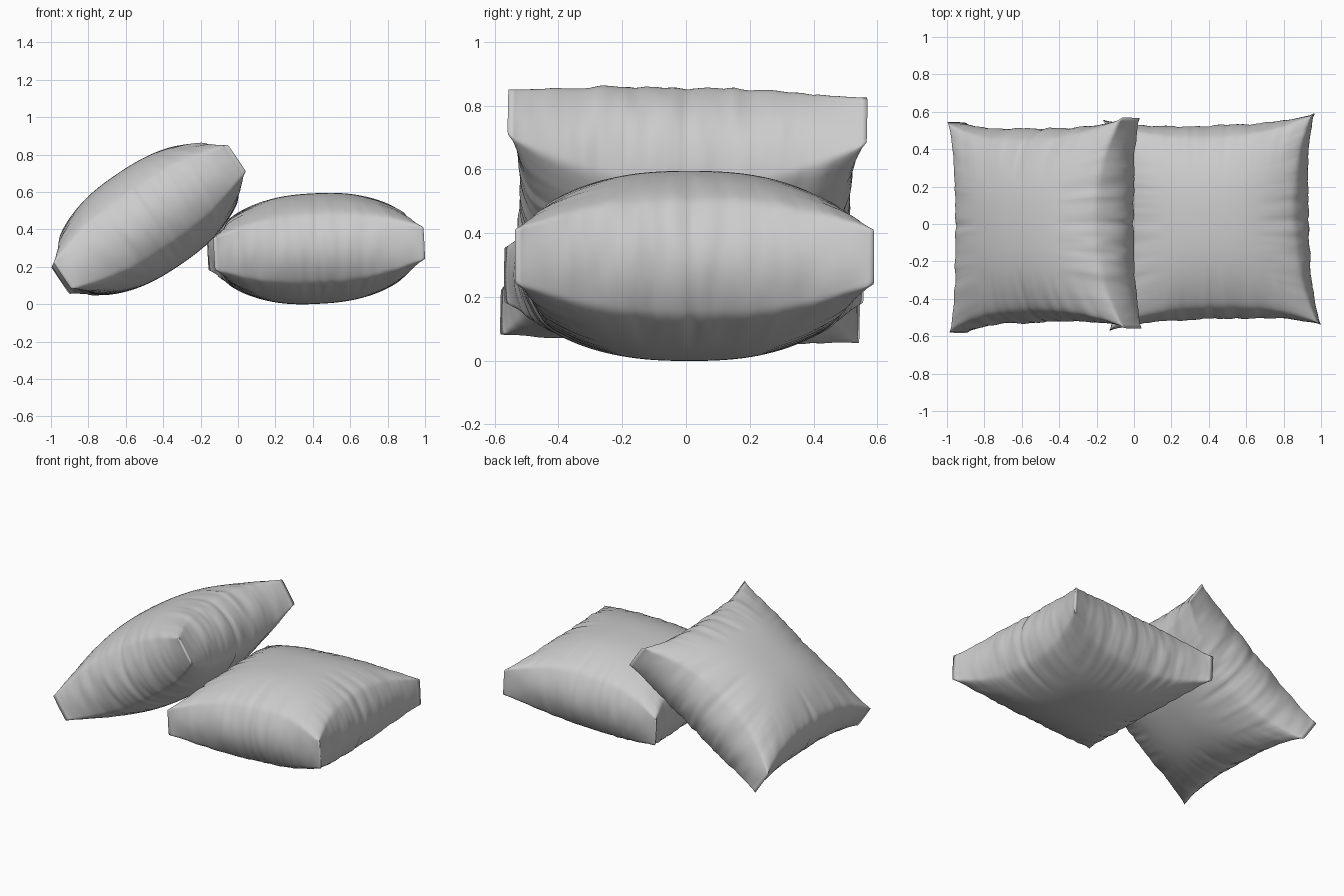
import bpy, bmesh
from math import radians, exp
from mathutils import Matrix, Vector, noise

if "Cube" in bpy.data.objects:
    bpy.data.objects.remove(bpy.data.objects["Cube"])

HALF = 0.518      # half width at the middle of a side
EAR = 0.049       # how far the corners stick out
WALL = 0.083      # half height of the corner seam
PUFF = 0.213      # extra half height at the centre
PINCH = 0.14      # inward lean of the side walls


def cushion_point(u, v, w):
    # Inflated square: pinched tall corners, rounded sides
    x = u * (HALF + EAR * v**4 * abs(u)) * (1 - PINCH * w * w * (1 - v * v))
    y = v * (HALF + EAR * u**4 * abs(v)) * (1 - PINCH * w * w * (1 - u * u))
    dome = 1 - 0.5 * abs(u)**2.6 - 0.5 * abs(v)**2.6
    return Vector((x, y, w * (WALL + PUFF * dome)))


def wrinkle(u, v, w, seed):
    # Gathers running across each side, fading to the smooth middle and corners
    d = 0.0
    for along, across, k in ((u, v, 0), (v, u, 7)):
        side = 1 if across > 0 else -1
        near = max(0.0, (abs(across) - 0.5) / 0.5)
        fade = near * (1 - along**4)
        fold = noise.noise(Vector((along * 8, across * 1.2 + w * 0.8, seed + k + side)))
        fine = noise.noise(Vector((along * 20, across * 1.5 + w, seed + k + 3 * side)))
        d += fade * (0.007 * fold + 0.004 * fine)
        # tuck at the middle of each side
        d -= 0.006 * near * exp(-(along / 0.03)**2)
    return d


def make_cushion(name, centre, rotation, seed):
    bm = bmesh.new()
    bmesh.ops.create_cube(bm, size=2)
    bmesh.ops.subdivide_edges(bm, edges=bm.edges[:], cuts=63, use_grid_fill=True)
    params = [v.co.copy() for v in bm.verts]
    for v, p in zip(bm.verts, params):
        v.co = cushion_point(*p)
    # Soften the rims but keep the corner seams crisp
    sharp = [v.co.copy() for v in bm.verts]
    for _ in range(22):
        bmesh.ops.smooth_vert(bm, verts=bm.verts[:], factor=0.5,
                              use_axis_x=True, use_axis_y=True, use_axis_z=True)
    for v, s, p in zip(bm.verts, sharp, params):
        v.co = v.co.lerp(s, 0.85 * abs(p.x * p.y)**12)
    bm.normal_update()
    moves = [v.normal * wrinkle(*p, seed) for v, p in zip(bm.verts, params)]
    for v, m in zip(bm.verts, moves):
        v.co += m
    for f in bm.faces:
        f.smooth = True
    mesh = bpy.data.meshes.new(name)
    bm.to_mesh(mesh)
    bm.free()
    obj = bpy.data.objects.new(name, mesh)
    bpy.context.collection.objects.link(obj)
    obj.matrix_world = Matrix.Translation(centre) @ rotation
    return obj


def rot(axis, degrees):
    return Matrix.Rotation(radians(degrees), 4, axis)


# Cushion lying flat
make_cushion("flat_cushion", (0.417, 0.01, 0.297),
             rot('Y', -3) @ rot('Z', 1.7), 2.3)

# Cushion leaning on the flat one
make_cushion("leaning_cushion", (-0.478, -0.007, 0.453),
             rot('Y', -34) @ rot('X', -0.8) @ rot('Z', 1.2), 11.7)
